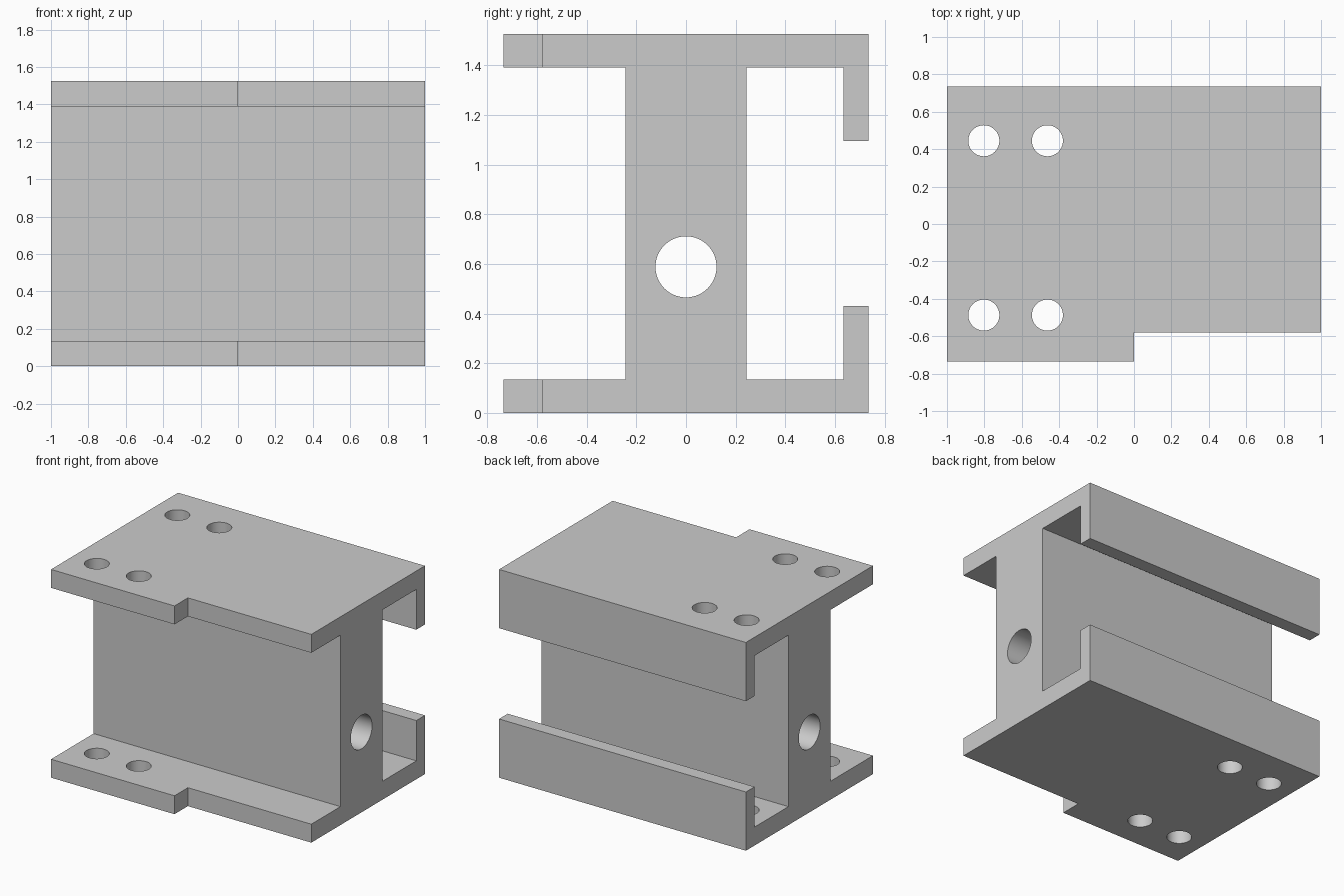
import bpy
import bmesh
from math import pi
from mathutils import Matrix

default = bpy.data.objects.get("Cube")
if default:
    bpy.data.objects.remove(default, do_unlink=True)

HEIGHT = 1.525

grey = bpy.data.materials.new("plain_grey")
grey.use_nodes = True
colour = (0.6, 0.6, 0.6, 1)
grey.diffuse_color = colour
grey.node_tree.nodes["Principled BSDF"].inputs["Base Color"].default_value = colour


def make_object(name, bm):
    bmesh.ops.recalc_face_normals(bm, faces=bm.faces)
    mesh = bpy.data.meshes.new(name)
    bm.to_mesh(mesh)
    bm.free()
    mesh.materials.append(grey)
    obj = bpy.data.objects.new(name, mesh)
    bpy.context.collection.objects.link(obj)
    return obj


def cylinder(name, radius, depth, matrix):
    bm = bmesh.new()
    bmesh.ops.create_cone(bm, cap_ends=True, segments=64, radius1=radius,
                          radius2=radius, depth=depth, matrix=matrix)
    return make_object(name, bm)


# Beam section: lower half from front web to back lip, mirrored upward
front_half = [(-0.243, 0.135), (-0.735, 0.135), (-0.735, 0)]
back_half = [(0.735, 0), (0.735, 0.43), (0.635, 0.43), (0.635, 0.135), (0.243, 0.135)]
lower = front_half + back_half
section = lower + [(y, HEIGHT - z) for y, z in reversed(lower)]

bm = bmesh.new()
face = bm.faces.new([bm.verts.new((-1, y, z)) for y, z in section])
extruded = bmesh.ops.extrude_face_region(bm, geom=[face])["geom"]
bmesh.ops.translate(bm, vec=(2, 0, 0),
                    verts=[v for v in extruded if isinstance(v, bmesh.types.BMVert)])
# The extruded source face stays as the end cap
beam = make_object("flanged_beam", bm)

# Cutters: front edge notch, long bore and four flange bolt holes
bm = bmesh.new()
bmesh.ops.create_cube(bm, size=1, matrix=Matrix.Translation((0.6, -0.78, HEIGHT / 2))
                      @ Matrix.Diagonal((1.2, 0.4, 2, 1)))
cutters = [make_object("notch_cutter", bm)]
cutters.append(cylinder("bore_cutter", 0.123, 3,
                        Matrix.Translation((0, 0, 0.588)) @ Matrix.Rotation(pi / 2, 4, "Y")))
for x in (-0.803, -0.463):
    for y in (-0.487, 0.445):
        cutters.append(cylinder("bolt_hole_cutter", 0.083, 2,
                                Matrix.Translation((x, y, HEIGHT / 2))))

bpy.ops.object.select_all(action="DESELECT")
bpy.context.view_layer.objects.active = beam
beam.select_set(True)
for cutter in cutters:
    cutter.hide_render = True
    mod = beam.modifiers.new("cut", "BOOLEAN")
    mod.operation = "DIFFERENCE"
    mod.solver = "EXACT"
    mod.object = cutter
    bpy.ops.object.modifier_apply(modifier=mod.name)
    bpy.data.objects.remove(cutter, do_unlink=True)

bpy.ops.object.shade_smooth_by_angle(angle=pi / 6)
